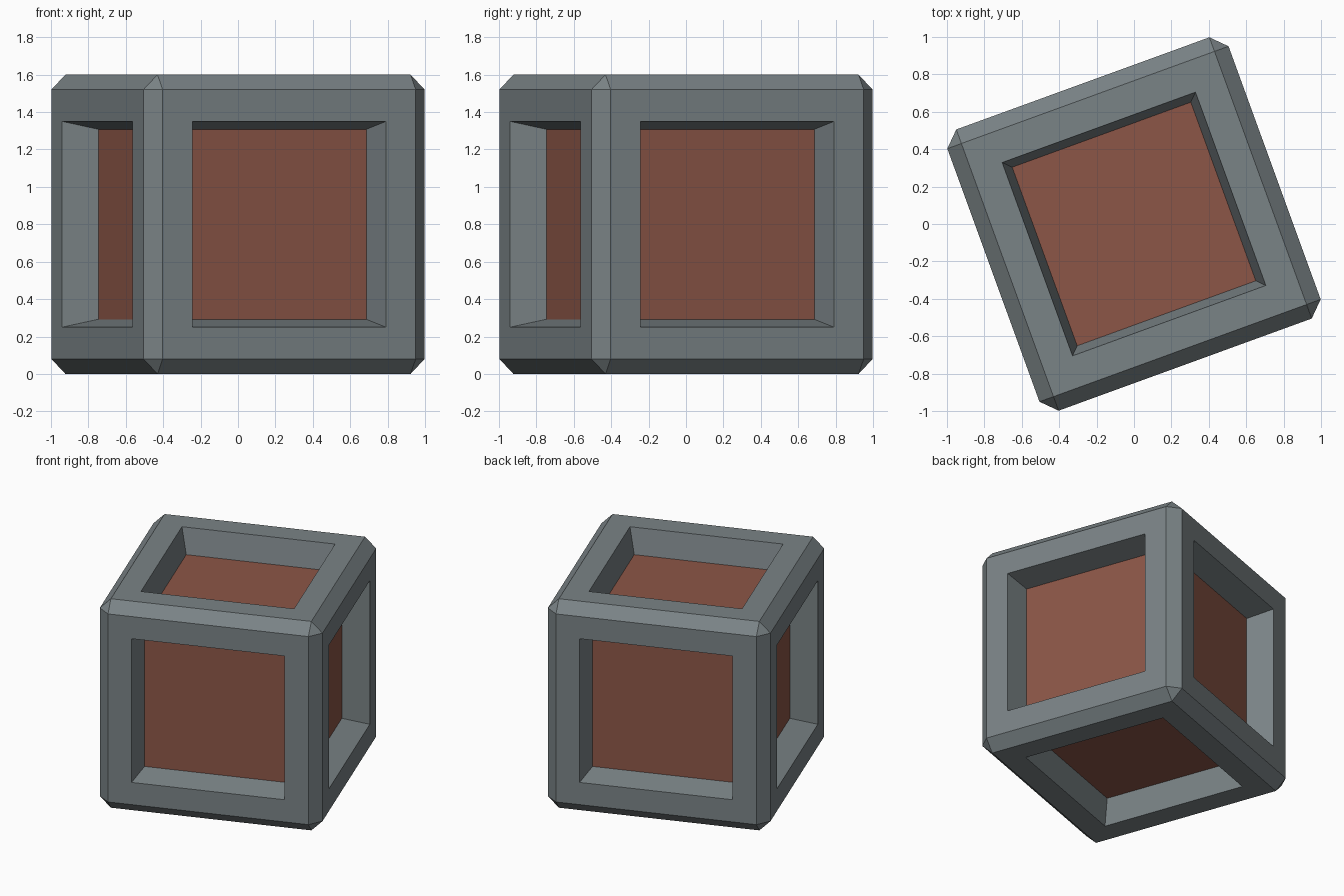
import bpy
import bmesh
from math import radians

cube = bpy.data.objects.get("Cube")
if cube:
    bpy.data.objects.remove(cube, do_unlink=True)

HALF = 0.8       # half of the crate side
CHAMFER = 0.08   # edge chamfer
OPENING = 0.55   # half width of the recess at the surface
PANEL = 0.508    # half width of the sunken panel
DEPTH = 0.19     # recess depth


def make_material(name, rgb):
    mat = bpy.data.materials.new(name)
    mat.use_nodes = True
    color = (*rgb, 1.0)
    mat.diffuse_color = color
    mat.node_tree.nodes["Principled BSDF"].inputs["Base Color"].default_value = color
    return mat


# Chamfered block
bm = bmesh.new()
bmesh.ops.create_cube(bm, size=2 * HALF)
bmesh.ops.bevel(bm, geom=bm.edges[:], offset=CHAMFER, offset_type='OFFSET',
                segments=1, profile=0.5, affect='EDGES')
bm.normal_update()

# Tapered recess in each of the six sides, with a coloured panel at the bottom
sides = [f for f in bm.faces if max(abs(c) for c in f.normal) > 0.99]
bmesh.ops.inset_individual(bm, faces=sides, thickness=HALF - CHAMFER - OPENING,
                           use_even_offset=True)
bmesh.ops.inset_individual(bm, faces=sides, thickness=OPENING - PANEL,
                           use_even_offset=True)
for face in sides:
    inward = face.normal.copy() * -DEPTH
    bmesh.ops.translate(bm, verts=face.verts[:], vec=inward)
    face.material_index = 1
bm.normal_update()

mesh = bpy.data.meshes.new("crate")
bm.to_mesh(mesh)
bm.free()
mesh.materials.append(make_material("grey frame", (0.195, 0.227, 0.238)))
mesh.materials.append(make_material("rust brown panel", (0.262, 0.093, 0.063)))

# Crate stands on the ground, turned about the vertical axis
crate = bpy.data.objects.new("crate", mesh)
crate.location.z = HALF
crate.rotation_euler.z = radians(20)
bpy.context.collection.objects.link(crate)
